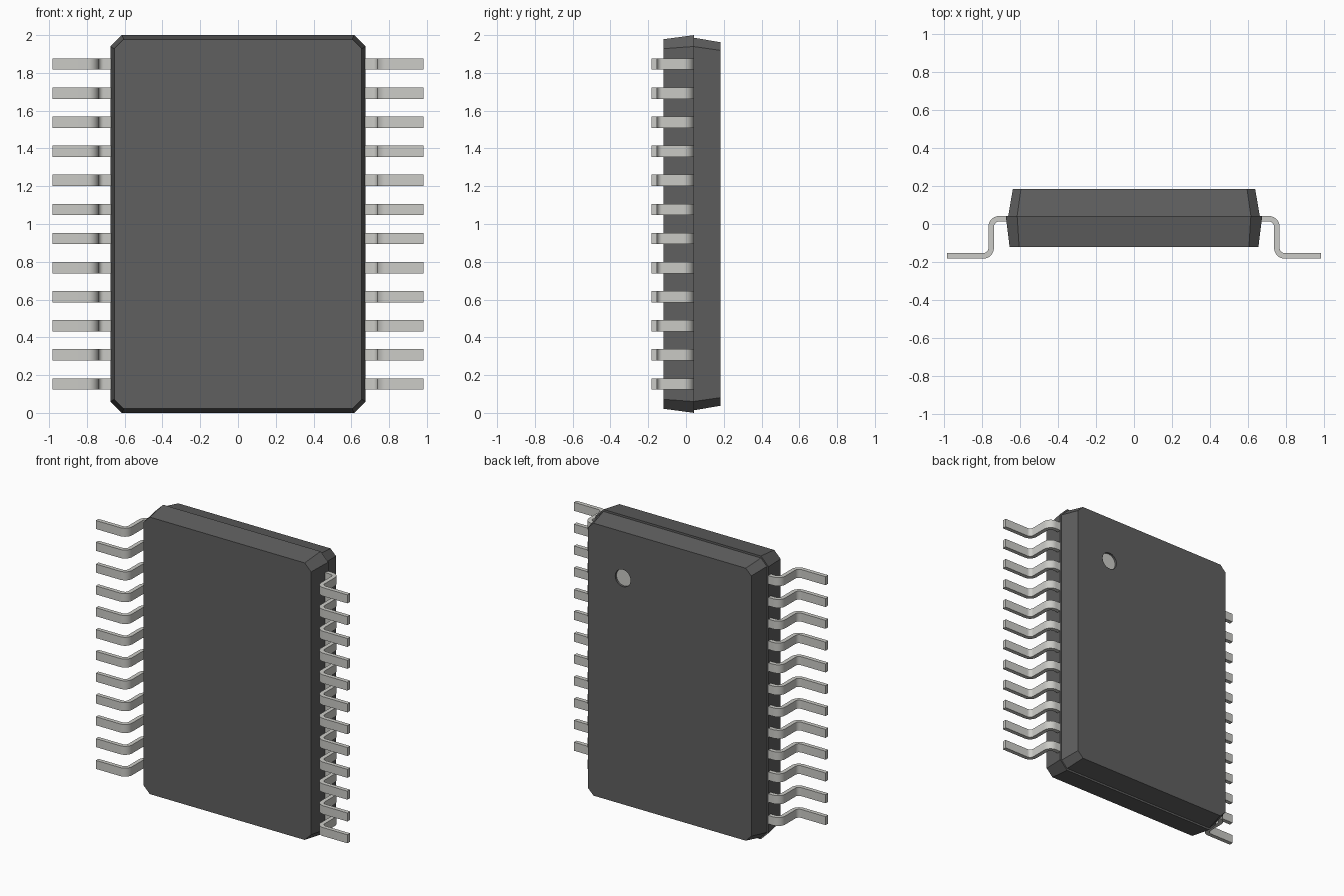
import bpy, bmesh, math
from mathutils import Matrix

if "Cube" in bpy.data.objects:
    bpy.data.objects.remove(bpy.data.objects["Cube"])


def material(name, rgb):
    m = bpy.data.materials.new(name)
    m.diffuse_color = (*rgb, 1)
    m.use_nodes = True
    m.node_tree.nodes["Principled BSDF"].inputs["Base Color"].default_value = m.diffuse_color
    return m


BLACK = material("dark_resin", (0.115, 0.115, 0.115))
METAL = material("tin_metal", (0.60, 0.60, 0.57))


def finish(name, bm, mat):
    bmesh.ops.recalc_face_normals(bm, faces=bm.faces)
    me = bpy.data.meshes.new(name)
    bm.to_mesh(me)
    bm.free()
    ob = bpy.data.objects.new(name, me)
    bpy.context.collection.objects.link(ob)
    me.materials.append(mat)
    bpy.ops.object.select_all(action='DESELECT')
    ob.select_set(True)
    bpy.context.view_layer.objects.active = ob
    return ob


def loft(bm, rings):
    """Closed solid through equal-length point rings."""
    vs = [[bm.verts.new(p) for p in r] for r in rings]
    n = len(vs[0])
    for a, b in zip(vs, vs[1:]):
        for i in range(n):
            j = (i + 1) % n
            bm.faces.new((a[i], a[j], b[j], b[i]))
    bm.faces.new(vs[0])
    bm.faces.new(vs[-1])


def octagon(y, hx, hz, c):
    """Rectangle with cut corners, centred on z = 1."""
    q = [(hx, hz - c), (hx - c, hz), (c - hx, hz), (-hx, hz - c)]
    return [(x, y, 1 + z) for x, z in q + [(-x, -z) for x, z in q]]


def disc(name, x, z, r, y0, y1, mat):
    bm = bmesh.new()
    ring = [(x + r * math.cos(math.tau * i / 32), z + r * math.sin(math.tau * i / 32))
            for i in range(32)]
    loft(bm, [[(a, y, b) for a, b in ring] for y in (y0, y1)])
    return finish(name, bm, mat)


SPLIT, BACK = 0.043, 0.183

# Two tapered body halves, the back one slightly smaller at the parting line
bm = bmesh.new()
loft(bm, [octagon(-0.12, 0.655, 0.978, 0.05), octagon(SPLIT, 0.675, 1.0, 0.06)])
finish("body_front_half", bm, BLACK)

# Round recess for the orientation mark on the back face
cutter = disc("mark_cutter", 0.365, 1.635, 0.06, BACK - 0.02, BACK + 0.05, BLACK)
cutter.hide_render = True
bm = bmesh.new()
loft(bm, [octagon(SPLIT, 0.662, 0.986, 0.047), octagon(BACK, 0.638, 0.962, 0.043)])
body = finish("body_back_half", bm, BLACK)
cut = body.modifiers.new("mark", 'BOOLEAN')
cut.operation, cut.object, cut.solver = 'DIFFERENCE', cutter, 'EXACT'
bpy.ops.object.modifier_apply(modifier=cut.name)
bpy.data.objects.remove(cutter)

# Light floor of the recess
disc("orientation_mark", 0.365, 1.635, 0.06, BACK - 0.025, BACK - 0.015, METAL)

# Gull-wing lead: S-bent centre line thickened into a strip
T, R, XV, Y0, Y1, STEPS = 0.029, 0.042, 0.752, 0.0275, -0.168, 8
path = [(0.64, Y0, math.pi / 2)]  # x, y, direction of the strip normal
for i in range(STEPS + 1):
    a = math.pi / 2 * (1 - i / STEPS)
    path.append((XV - R + R * math.cos(a), Y0 - R + R * math.sin(a), a))
for i in range(STEPS + 1):
    a = math.pi / 2 * i / STEPS
    path.append((XV + R - R * math.cos(a), Y1 + R - R * math.sin(a), a))
path.append((0.983, Y1, math.pi / 2))

W, PITCH = 0.06, 0.154
zc = 1 - 5.5 * PITCH
bm = bmesh.new()
rings = []
for x, y, a in path:
    dx, dy = T / 2 * math.cos(a), T / 2 * math.sin(a)
    rings.append([(x + s * dx, y + s * dy, zc + t * W / 2)
                  for s, t in ((1, 1), (1, -1), (-1, -1), (-1, 1))])
loft(bm, rings)
leads = finish("leads", bm, METAL)
bpy.ops.object.shade_smooth_by_angle(angle=math.radians(30))

# Twelve leads per side, mirrored left to right
arr = leads.modifiers.new("row", 'ARRAY')
arr.count = 12
arr.use_relative_offset = False
arr.use_constant_offset = True
arr.constant_offset_displace = (0, 0, PITCH)
leads.modifiers.new("both_sides", 'MIRROR').use_axis = (True, False, False)
